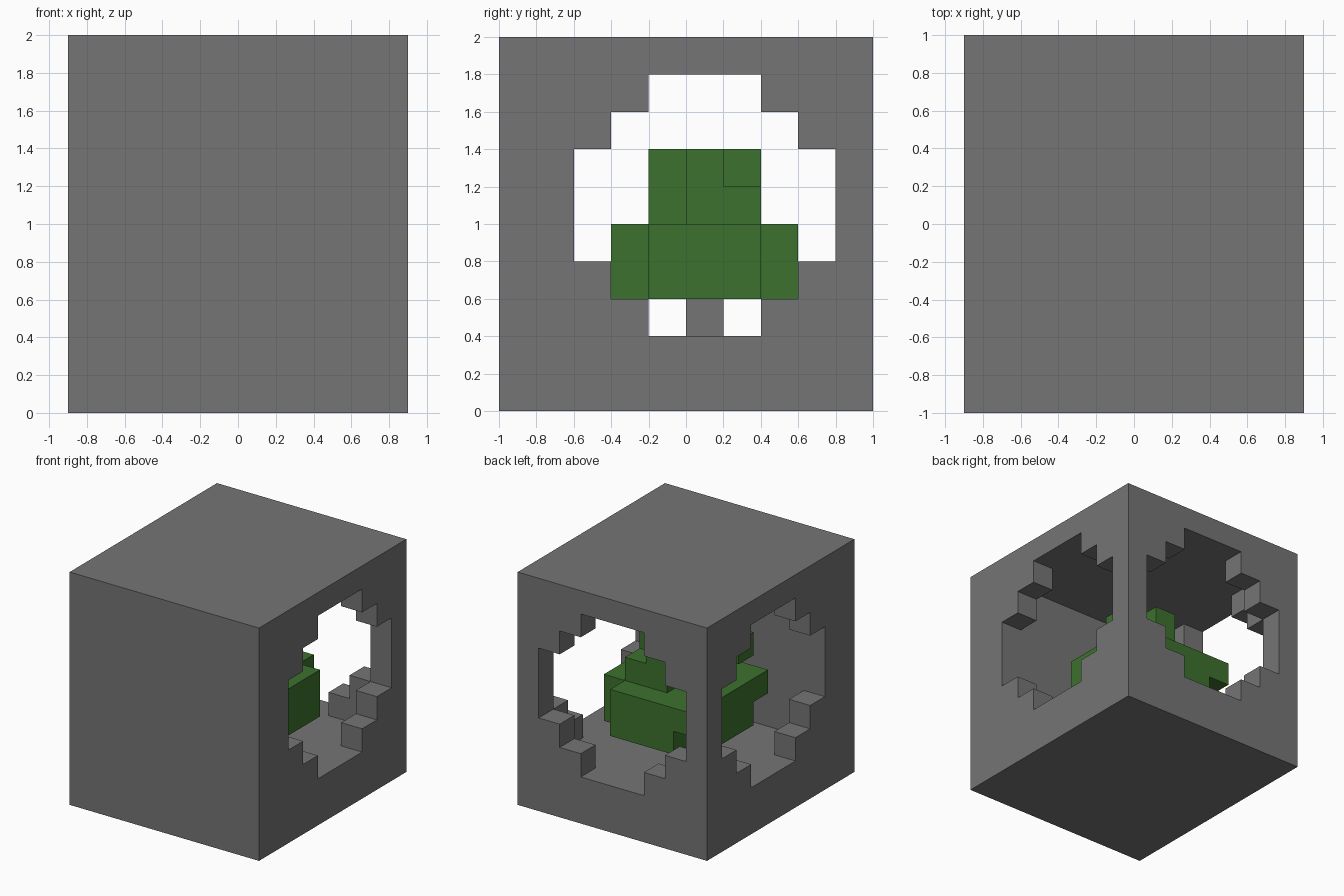
import bpy, bmesh
from mathutils import Vector
from itertools import product

if "Cube" in bpy.data.objects:
    bpy.data.objects.remove(bpy.data.objects["Cube"])

S = 0.2                                # block size
ORIGIN = Vector((-0.9, -1.0, 0.0))


def material(name, rgb):
    m = bpy.data.materials.new(name)
    m.use_nodes = True
    m.diffuse_color = (*rgb, 1)
    m.node_tree.nodes["Principled BSDF"].inputs["Base Color"].default_value = (*rgb, 1)
    return m


def block(xs, ys, zs):
    """Cells in inclusive index ranges."""
    return set(product(*(range(a, b + 1) for a, b in (xs, ys, zs))))


def build(name, cells, mat):
    """Outer skin of a set of unit blocks, merged into large flat faces."""
    bm = bmesh.new()
    for c in cells:
        for axis, side in product(range(3), (0, 1)):
            n = list(c)
            n[axis] += 2 * side - 1
            if tuple(n) in cells:
                continue
            u, v = (axis + 1) % 3, (axis + 2) % 3
            ring = []
            for du, dv in ((0, 0), (1, 0), (1, 1), (0, 1)):
                p = list(c)
                p[axis] += side
                p[u] += du
                p[v] += dv
                ring.append(bm.verts.new(ORIGIN + S * Vector(p)))
            bm.faces.new(ring if side else ring[::-1])
    bmesh.ops.remove_doubles(bm, verts=bm.verts[:], dist=0.001)
    me = bpy.data.meshes.new(name)
    bm.to_mesh(me)
    bm.free()
    me.materials.append(mat)
    ob = bpy.data.objects.new(name, me)
    bpy.context.collection.objects.link(ob)
    return ob


grey = material("stone grey", (0.178, 0.178, 0.178))
green = material("leaf green", (0.046, 0.165, 0.027))

# Hollow case with a stepped round window in both sides and the back
MID = (4, 5, 5)


def window(a, b):
    return max(abs(a), abs(b)) <= 3 and abs(a) + abs(b) <= 4


def is_open(c):
    x, y, z = (c[i] - MID[i] for i in range(3))
    inside = max(abs(x), abs(y), abs(z)) <= 3
    side_window = abs(x) == 4 and window(y, z)
    back_window = y == 4 and window(x, z)
    return inside or side_window or back_window


case = {c for c in block((0, 8), (0, 9), (0, 9)) if not is_open(c)}
build("case", case, grey)

# Short post that carries the plant
build("post", block((4, 4), (5, 5), (2, 2)), grey)

# Plant: wide cross-shaped crown with a smaller top
crown = block((2, 6), (4, 6), (3, 4)) | block((3, 5), (3, 7), (3, 4))
crown |= {(2, 3, 4), (2, 7, 4)}
top = block((4, 5), (5, 5), (5, 6)) | block((4, 5), (6, 6), (5, 5))
top |= block((4, 4), (4, 6), (5, 6)) | block((2, 3), (4, 4), (6, 6))
build("plant", crown | top, green)
